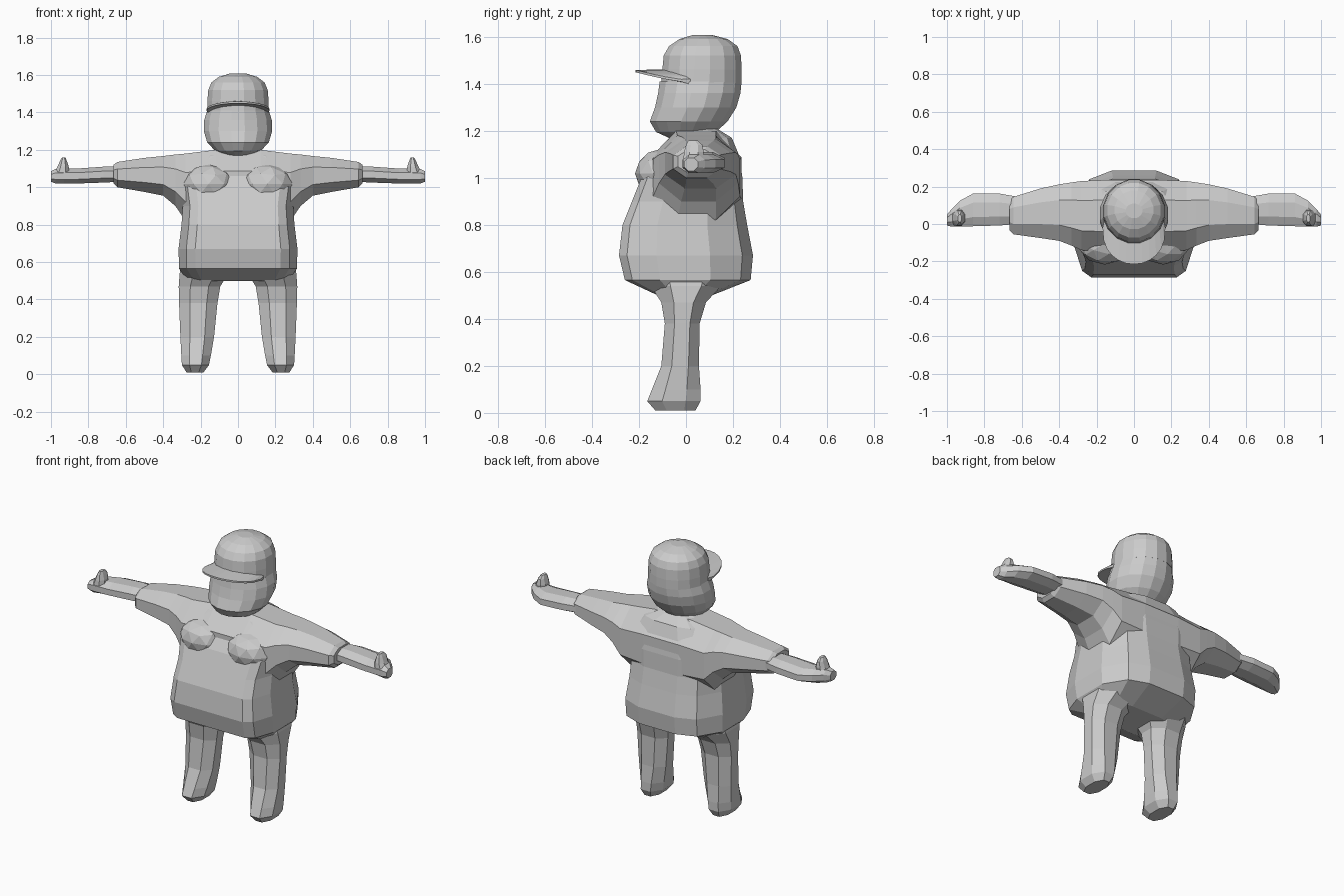
import bpy, bmesh, math
from mathutils import Vector

if "Cube" in bpy.data.objects:
    bpy.data.objects.remove(bpy.data.objects["Cube"])

grey = bpy.data.materials.new("plain grey")
grey.diffuse_color = (0.6, 0.6, 0.6, 1)
grey.use_nodes = True
grey.node_tree.nodes["Principled BSDF"].inputs["Base Color"].default_value = grey.diffuse_color


def finish(name, bm):
    bmesh.ops.recalc_face_normals(bm, faces=bm.faces)
    me = bpy.data.meshes.new(name)
    bm.to_mesh(me)
    bm.free()
    me.materials.append(grey)
    ob = bpy.data.objects.new(name, me)
    bpy.context.collection.objects.link(ob)
    return ob


def loft(name, rings):
    """Skin a list of equal-length point rings and close both ends."""
    bm = bmesh.new()
    rows = [[bm.verts.new(p) for p in r] for r in rings]
    n = len(rows[0])
    for a, b in zip(rows, rows[1:]):
        for i in range(n):
            j = (i + 1) % n
            bm.faces.new((a[i], a[j], b[j], b[i]))
    bm.faces.new(rows[0])
    bm.faces.new(rows[-1])
    return finish(name, bm)


def octagon(a0, a1, b0, b1, c=0.28):
    """Chamfered rectangle as eight 2D points."""
    ca, cb = c * (a1 - a0), c * (b1 - b0)
    return [(a0 + ca, b0), (a1 - ca, b0), (a1, b0 + cb), (a1, b1 - cb),
            (a1 - ca, b1), (a0 + ca, b1), (a0, b1 - cb), (a0, b0 + cb)]


def along_x(x, y0, y1, z0, z1, c=0.28):
    return [(x, p, q) for p, q in octagon(y0, y1, z0, z1, c)]


def along_z(z, x0, x1, y0, y1, c=0.28):
    return [(p, q, z) for p, q in octagon(x0, x1, y0, y1, c)]


def oval(z, y0, y1, w, n=16):
    cy, ry = (y0 + y1) / 2, (y1 - y0) / 2
    return [(w * math.cos(t), cy + ry * math.sin(t), z)
            for t in (2 * math.pi * (i + 0.5) / n for i in range(n))]


def torso_ring(z, yf, yb, w):
    """Flat front with bevelled corners, rounder back."""
    d = yb - yf
    half = [(0.72 * w, yf), (0.87 * w, yf + 0.06 * d), (w, yf + 0.28 * d),
            (w, yb - 0.32 * d), (0.75 * w, yb - 0.08 * d), (0.38 * w, yb)]
    return [(x, y, z) for x, y in half] + [(-x, y, z) for x, y in reversed(half)]


# Torso
body = loft("body", [torso_ring(*r) for r in (
    (0.50, -0.12, 0.11, 0.27), (0.565, -0.26, 0.275, 0.315), (0.67, -0.285, 0.285, 0.318),
    (0.80, -0.27, 0.26, 0.302), (0.90, -0.23, 0.243, 0.295), (1.0, -0.19, 0.24, 0.31),
    (1.09, -0.13, 0.228, 0.28), (1.17, -0.07, 0.195, 0.20), (1.21, 0.0, 0.13, 0.10))])

# Shoulders and sleeves, one span from cuff to cuff
side = [(0.665, -0.035, 0.125, 1.02, 1.12), (0.645, -0.055, 0.145, 1.0, 1.135),
        (0.5, -0.075, 0.19, 0.975, 1.157), (0.40, -0.09, 0.212, 0.955, 1.167),
        (0.335, -0.115, 0.222, 0.90, 1.175), (0.28, -0.14, 0.23, 0.82, 1.18),
        (0.12, -0.15, 0.236, 0.80, 1.2)]
spans = [(-s[0],) + s[1:] for s in side] + side[::-1]
pieces = [loft("sleeves", [along_x(*s) for s in spans])]

# Legs
for s in (-1, 1):
    rings = [along_z(*r) for r in (
        (0.01, 0.185, 0.275, -0.13, 0.04), (0.05, 0.155, 0.30, -0.165, 0.062),
        (0.10, 0.145, 0.303, -0.145, 0.062), (0.20, 0.128, 0.308, -0.105, 0.055),
        (0.38, 0.11, 0.315, -0.09, 0.058), (0.47, 0.095, 0.317, -0.105, 0.085),
        (0.54, 0.05, 0.312, -0.15, 0.15), (0.60, 0.05, 0.30, -0.17, 0.17))]
    pieces.append(loft("leg", [[(s * x, y, z) for x, y, z in r] for r in rings]))

# Fuse sleeves and legs into the body
for p in pieces:
    m = body.modifiers.new("fuse", 'BOOLEAN')
    m.operation = 'UNION'
    m.solver = 'EXACT'
    m.object = p
    bpy.context.view_layer.objects.active = body
    bpy.ops.object.modifier_apply(modifier=m.name)
    bpy.data.objects.remove(p)

# Forearms with mitten hands, thumbs and chest
for s, label in ((-1, "left"), (1, "right")):
    arm = [along_x(s * r[0], *r[1:]) for r in (
        (0.62, 0.0, 0.145, 1.03, 1.11), (0.72, -0.008, 0.163, 1.025, 1.11),
        (0.86, -0.012, 0.163, 1.02, 1.10), (0.93, -0.014, 0.125, 1.02, 1.10),
        (0.975, -0.014, 0.08, 1.02, 1.098), (1.0, -0.008, 0.05, 1.03, 1.085))]
    loft(label + "_forearm", arm)
    thumb = [along_z(z, *sorted((s * a, s * b)), y0, y1) for z, a, b, y0, y1 in (
        (1.07, 0.90, 0.985, -0.012, 0.075), (1.11, 0.905, 0.965, -0.008, 0.075),
        (1.14, 0.915, 0.952, 0.0, 0.07), (1.158, 0.922, 0.942, 0.01, 0.05))]
    loft(label + "_thumb", thumb)
    bm = bmesh.new()
    bmesh.ops.create_icosphere(bm, subdivisions=2, radius=1)
    for v in bm.verts:
        v.co = Vector((s * 0.157 + 0.14 * v.co.x, -0.105 + 0.112 * v.co.y,
                       1.018 + 0.105 * v.co.z))
    finish(label + "_breast", bm)

# Head
loft("head", [oval(*r) for r in (
    (1.168, -0.07, 0.07, 0.07), (1.195, -0.13, 0.13, 0.125), (1.24, -0.157, 0.18, 0.168),
    (1.30, -0.135, 0.218, 0.186), (1.36, -0.122, 0.235, 0.184), (1.41, -0.115, 0.24, 0.168))])

# Cap crown
loft("cap", [oval(*r) for r in (
    (1.405, -0.108, 0.24, 0.168), (1.46, -0.104, 0.24, 0.167), (1.52, -0.098, 0.237, 0.162),
    (1.56, -0.075, 0.222, 0.145), (1.59, -0.03, 0.18, 0.105), (1.608, 0.03, 0.11, 0.045))])

# Cap brim, arched from side to side
rings = []
for i in range(13):
    t = math.pi * i / 12
    x, front = 0.168 * math.cos(t), math.sin(t)
    yo, yi = -0.02 - 0.195 * front ** 0.8, 0.03 - 0.1 * front
    z = 1.405 + 0.04 * front
    rings.append([(x, yo, z + 0.004), (x * 0.93, yi, z - 0.012),
                  (x * 0.93, yi, z + 0.016), (x, yo, z + 0.014)])
loft("cap_brim", rings)
